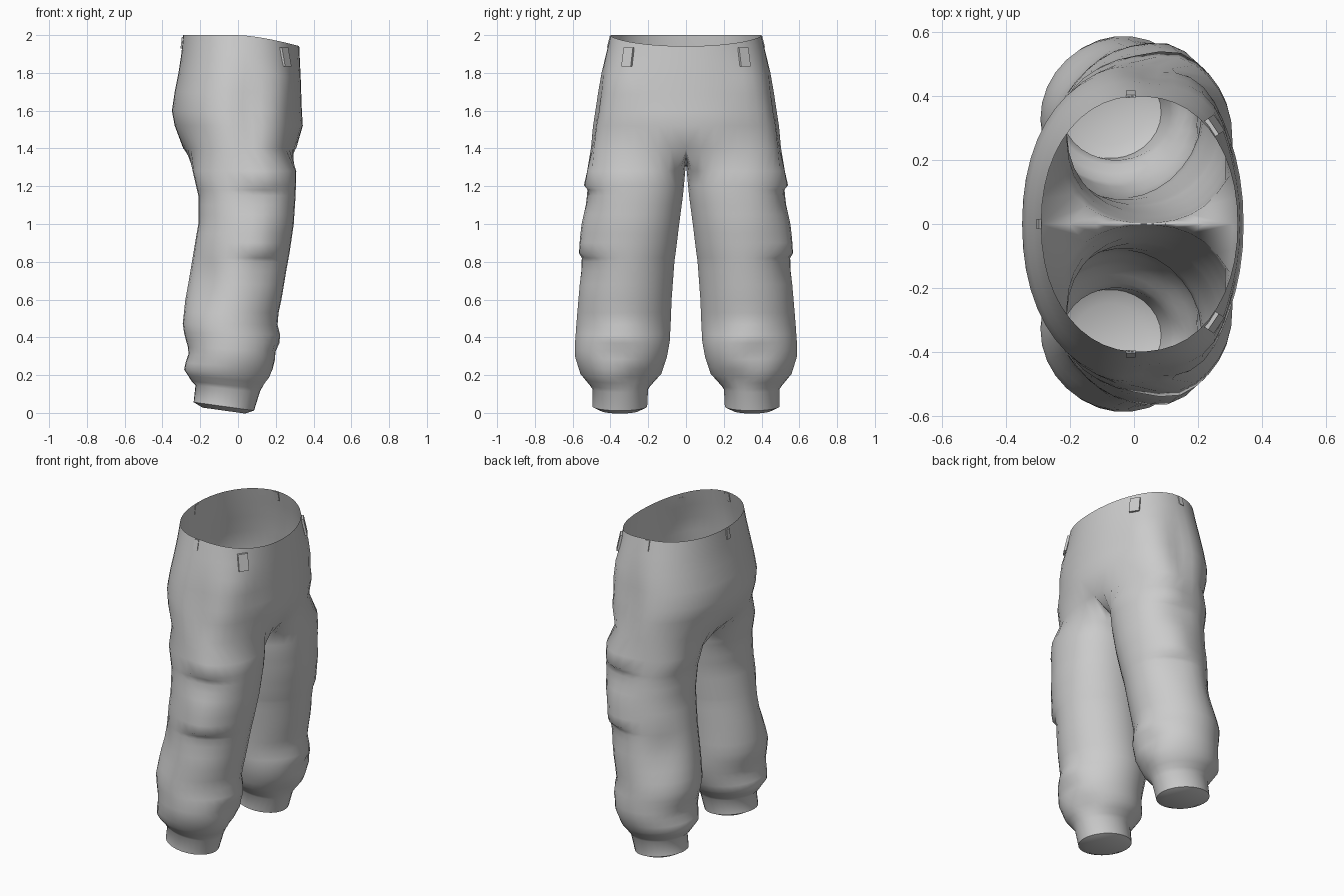
import bpy, bmesh, math
from mathutils import Vector

cube = bpy.data.objects.get("Cube")
if cube:
    bpy.data.objects.remove(cube)

cloth = bpy.data.materials.new("grey cloth")
cloth.use_nodes = True
GREY = (0.6, 0.6, 0.6, 1)
cloth.diffuse_color = GREY
cloth.node_tree.nodes["Principled BSDF"].inputs["Base Color"].default_value = GREY

# Leg sections: height, back, front, inner side, outer side
LEG = [(.035, -.235, .085, .205, .495), (.13, -.225, .115, .2, .495), (.15, -.245, .125, .185, .51),
       (.21, -.285, .16, .13, .56), (.3, -.275, .205, .1, .588), (.38, -.28, .215, .085, .588),
       (.47, -.293, .2, .08, .582), (.6, -.28, .23, .075, .572), (.8, -.245, .265, .06, .557),
       (1, -.21, .295, .035, .545), (1.15, -.21, .305, .015, .53), (1.28, -.24, .308, .003, .515)]
EXTRA = [.18, .25, .34, .42, .53, .68, .75, .82, .845, .9, .95, 1.05, 1.1, 1.18, 1.205]
# Hip sections: height, back, front, side
HIPS = [(1.4, -.29, .308, .507), (1.52, -.335, .343, .497), (1.6, -.35, .338, .483), (1.7, -.335, .335, .468),
        (1.8, -.315, .332, .45), (1.9, -.3, .328, .425), (2, -.29, .324, .4)]
OUTER, INNER = 24, 6


def bump(p, centre, size):
    return math.exp(-sum(((a - b) / s) ** 2 for a, b, s in zip(p, centre, size)))


def puff(p):
    """Outward swelling of pockets and cloth folds."""
    x, y, z = p
    d = .022 * bump(p, (.2, .4, 1.6), (.08, .2, .24))            # hip pocket
    d += .016 * bump(p, (.24, .33, 1.76), (.08, .1, .1))         # hip pocket opening
    d -= .018 * bump(p, (.05, .5, 1.55), (.06, .2, .28))         # hollow behind it
    side = bump((x, y), (.12, .52), (.1, .25))
    for edge in (.83, 1.19):                                     # cargo pocket and flap
        if edge < z < edge + .3:
            d += .028 * side * (1 - (z - edge) / .3)
    d -= .012 * side * bump((z,), (1.12,), (.06,))
    d -= .015 * side * bump((z,), (.76,), (.06,))
    d -= .03 * bump(p, (-.2, .5, .7), (.13, .12, .15))           # slack behind the knee
    d += .015 * bump(p, (.2, .33, .43), (.1, .12, .06))          # knee fold
    d -= .02 * bump(p, (.18, .37, .33), (.1, .08, .04))
    d += .012 * bump(p, (.16, .42, .22), (.1, .12, .04))         # folds over the cuff
    d -= .015 * bump(p, (.14, .27, .2), (.1, .07, .04))
    d -= .015 * bump(p, (-.27, .35, .32), (.1, .15, .05))
    return d


def point(cx, cy, rx, ry, z, angle, power):
    c, s = math.cos(angle), math.sin(angle)
    x = cx + rx * math.copysign(abs(c) ** power, c)
    y = cy + ry * math.copysign(abs(s) ** power, s)
    d = puff((x, y, z))
    return Vector((x + d * c, y + d * s, z))


def section(z):
    for a, b in zip(LEG, LEG[1:]):
        if a[0] <= z <= b[0]:
            t = (z - a[0]) / (b[0] - a[0])
            return [u + (v - u) * t for u, v in zip(a, b)]


def leg_ring(z):
    _, back, front, inner, outer = section(z)
    start, end = math.radians(-50), math.radians(230)
    angles = [start + (end - start) * i / (OUTER - 1) for i in range(OUTER)]
    angles += [end + (math.tau - end + start) * i / (INNER + 1) for i in range(1, INNER + 1)]
    power = 1 - .12 * min(1, max(0, (z - .8) / .4))
    ring = []
    for a in angles:
        p = point((back + front) / 2, (inner + outer) / 2, (front - back) / 2, (outer - inner) / 2, z, a, power)
        p.z -= .15 * (p.x + .08) * max(0, 1 - z / .5)            # ankles slope forward
        ring.append(p)
    return ring


def hip_ring(z, back, front, side):
    ring = []
    for i in range(OUTER):
        a = math.pi * i / (OUTER - 1)
        p = point((back + front) / 2, 0, (front - back) / 2, side, z, a, .93)
        if i in (0, OUTER - 1):
            p.y = 0
        p.z -= .06 * max(0, p.x / .33) ** 1.5 * max(0, (z - 1.6) / .4)   # waist dips at the front
        ring.append(p)
    return ring


def finish(name, bm, mirrored=True):
    bmesh.ops.recalc_face_normals(bm, faces=bm.faces)
    mesh = bpy.data.meshes.new(name)
    bm.to_mesh(mesh)
    bm.free()
    mesh.materials.append(cloth)
    obj = bpy.data.objects.new(name, mesh)
    bpy.context.collection.objects.link(obj)
    if mirrored:
        mirror = obj.modifiers.new("mirror", "MIRROR")
        mirror.use_axis = (False, True, False)
        mirror.merge_threshold = .001
    bpy.context.view_layer.objects.active = obj
    obj.select_set(True)
    bpy.ops.object.shade_smooth_by_angle(angle=math.radians(50))
    obj.select_set(False)


# Trousers: one leg and half the hips, mirrored across the middle
bm = bmesh.new()


def skin(low, high, closed):
    n = len(low)
    for i in range(n if closed else n - 1):
        j = (i + 1) % n
        bm.faces.new((low[i], low[j], high[j], high[i]))


heights = sorted([row[0] for row in LEG] + EXTRA)
rings = [leg_ring(z) for z in heights]
middle = sum(rings[0], Vector()) / len(rings[0])
sole = [p.lerp(middle, .3) - Vector((0, 0, .022)) for p in rings[0]]     # rounded, closed ankle
rings.insert(0, sole)
crotch = hip_ring(*HIPS[0])
front, back = crotch[0], crotch[-1]
for i in range(1, INNER + 1):                                    # seam sagging between the legs
    t = i / (INNER + 1)
    seam = back.lerp(front, t)
    seam.z -= .085 * math.sin(math.pi * t)
    crotch.append(seam)
rings.append(crotch)
rings = [[bm.verts.new(p) for p in ring] for ring in rings]
bm.faces.new(rings[0])
for low, high in zip(rings, rings[1:]):
    skin(low, high, True)
last = rings[-1][:OUTER]
for row in HIPS[1:]:
    ring = [bm.verts.new(p) for p in hip_ring(*row)]
    skin(last, ring, False)
    last = ring
finish("trousers", bm)

# Belt loops: small straps lying on the waist, leaning with the cloth
for name, spot, size, turn, lean in (("front_belt_loop", (.252, .308, 1.885), (.014, .06, .1), 34, 12),
                                     ("side_belt_loop", (-.01, .406, 1.965), (.01, .03, .06), 90, 14),
                                     ("back_belt_loop", (-.296, 0, 1.96), (.01, .03, .06), 180, 7)):
    bm = bmesh.new()
    bmesh.ops.create_cube(bm, size=1)
    bmesh.ops.scale(bm, vec=size, verts=bm.verts)
    for v in bm.verts:
        v.co.x -= v.co.z * math.tan(math.radians(lean))
        a = math.radians(turn)
        x, y, z = v.co
        v.co = Vector(spot) + Vector((x * math.cos(a) - y * math.sin(a), x * math.sin(a) + y * math.cos(a), z))
    finish(name, bm, mirrored=spot[1] > 0)
